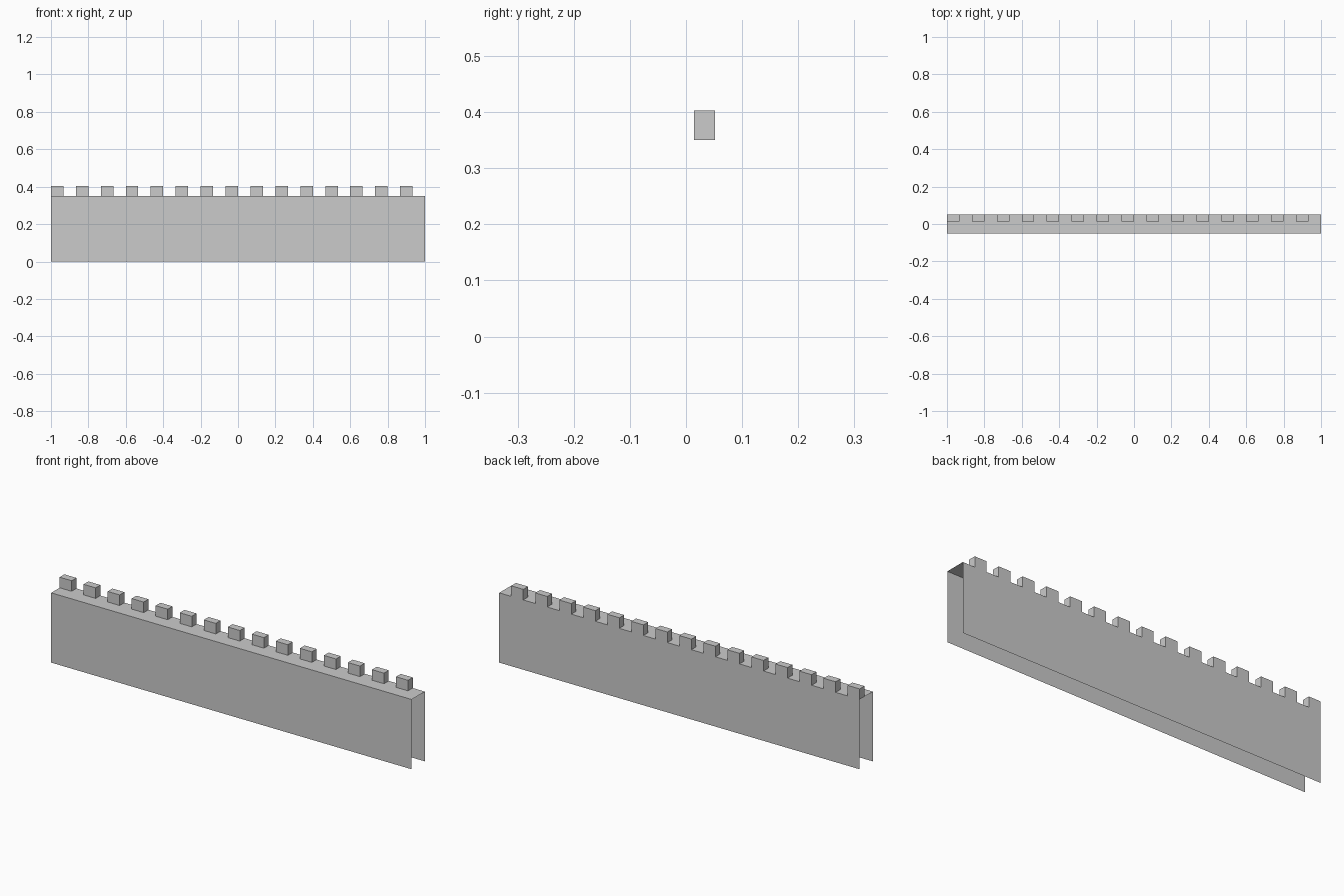
import bpy, bmesh

if "Cube" in bpy.data.objects:
    bpy.data.objects.remove(bpy.data.objects["Cube"])

HALF_Y = 0.052      # half wall thickness
STEP_Y = 0.0145     # front edge of the battlement teeth
WALL_Z, TOP_Z = 0.35, 0.403
TEETH = 15
CELL = 2.0 / (2 * TEETH)

bm = bmesh.new()


def sweep(profile, x0, x1):
    """Sweep an open (y, z) profile along x, one quad per segment."""
    for (ya, za), (yb, zb) in zip(profile, profile[1:]):
        bm.faces.new([bm.verts.new(p) for p in
                      ((x0, ya, za), (x1, ya, za), (x1, yb, zb), (x0, yb, zb))])


def tooth_side(x):
    bm.faces.new([bm.verts.new((x, y, z)) for y, z in
                  ((STEP_Y, WALL_Z), (HALF_Y, WALL_Z), (HALF_Y, TOP_Z), (STEP_Y, TOP_Z))])


# wall shell, open below and at both ends, with alternating teeth along the back
for i in range(2 * TEETH):
    x0 = -1 + i * CELL
    x1 = x0 + CELL
    raised = [(STEP_Y, TOP_Z), (HALF_Y, TOP_Z)] if i % 2 == 0 else []
    sweep([(-HALF_Y, 0), (-HALF_Y, WALL_Z), (STEP_Y, WALL_Z)] + raised
          + [(HALF_Y, WALL_Z), (HALF_Y, 0)], x0, x1)
    if raised:
        tooth_side(x0)
        tooth_side(x1)

# weld the cells, unify facing, merge coplanar faces
bmesh.ops.remove_doubles(bm, verts=bm.verts[:], dist=1e-4)
bmesh.ops.recalc_face_normals(bm, faces=bm.faces[:])
bmesh.ops.dissolve_limit(bm, angle_limit=0.01, verts=bm.verts[:], edges=bm.edges[:])

mesh = bpy.data.meshes.new("battlement_wall")
bm.to_mesh(mesh)
bm.free()
wall = bpy.data.objects.new("battlement_wall", mesh)
bpy.context.collection.objects.link(wall)
